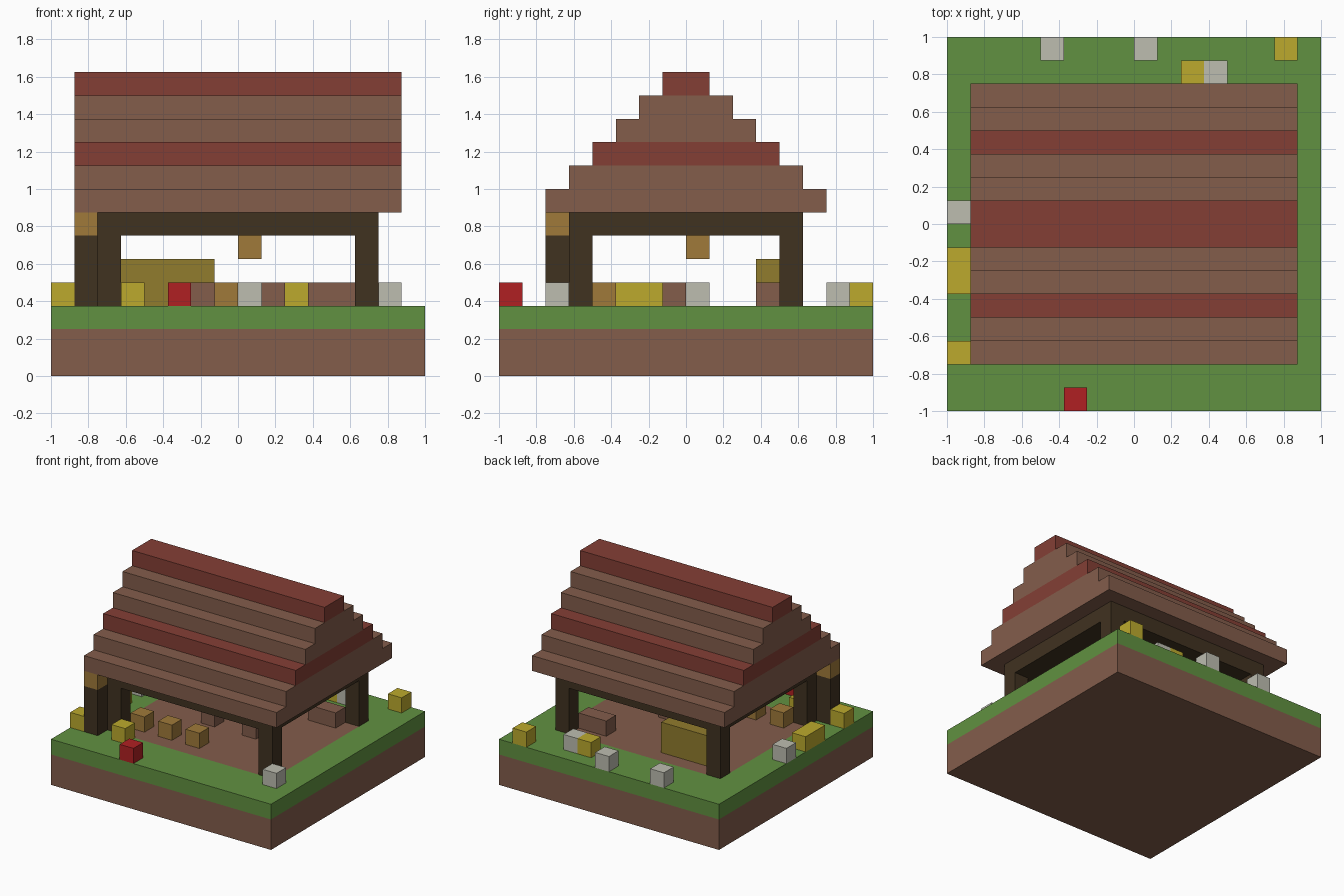
import bpy
import bmesh

U = 0.125  # one block

old = bpy.data.objects.get("Cube")
if old:
    bpy.data.objects.remove(old, do_unlink=True)


def material(name, hex_code):
    def linear(c):
        return c / 12.92 if c <= 0.04045 else ((c + 0.055) / 1.055) ** 2.4
    rgb = [linear(int(hex_code[i:i + 2], 16) / 255) for i in (0, 2, 4)]
    m = bpy.data.materials.new(name)
    m.use_nodes = True
    m.diffuse_color = (*rgb, 1)
    bsdf = m.node_tree.nodes["Principled BSDF"]
    bsdf.inputs["Base Color"].default_value = (*rgb, 1)
    bsdf.inputs["Roughness"].default_value = 0.9
    return m


EARTH = material("earth brown", "835d4b")
GRASS = material("grass green", "619141")
TILE = material("roof red", "843f35")
TIMBER = material("dark timber", "403220")
OCHRE = material("ochre wood", "a07a3a")
STRAW = material("straw", "917c2d")
YELLOW = material("flower yellow", "bcaa2d")
WHITE = material("flower white", "bdbdb0")
RED = material("flower red", "b02022")


def boxes(name, mat, *spans):
    """One object from boxes given as block spans (x0, x1, y0, y1, z0, z1)."""
    bm = bmesh.new()
    for x0, x1, y0, y1, z0, z1 in spans:
        for v in bmesh.ops.create_cube(bm, size=1)["verts"]:
            v.co = (U * (x1 if v.co.x > 0 else x0),
                    U * (y1 if v.co.y > 0 else y0),
                    U * (z1 if v.co.z > 0 else z0))
    mesh = bpy.data.meshes.new(name)
    bm.to_mesh(mesh)
    bm.free()
    mesh.materials.append(mat)
    ob = bpy.data.objects.new(name, mesh)
    bpy.context.collection.objects.link(ob)
    return ob


def blocks(name, mat, *cells):
    """Single blocks standing on the ground at (x, y) cells."""
    for i, (x, y) in enumerate(cells, 1):
        boxes(f"{name}_{i}", mat, (x, x + 1, y, y + 1, 3, 4))


# Ground: earth slab, grass border and bare floor
boxes("earth_base", EARTH, (-8, 8, -8, 8, 0, 2))
boxes("grass_border", GRASS,
      (-8, 8, -8, -5, 2, 3), (-8, 8, 5, 8, 2, 3),
      (-8, -6, -5, 5, 2, 3), (6, 8, -5, 5, 2, 3))
boxes("shelter_floor", EARTH, (-6, 6, -5, 5, 2, 3))

# Shelter frame: corner posts and ceiling
for x, side in ((-6, "right"), (5, "left")):
    for y, end in ((-5, "front"), (4, "back")):
        boxes(f"{end}_{side}_post", TIMBER, (x, x + 1, y, y + 1, 3, 6))
boxes("ceiling", TIMBER, (-6, 6, -5, 5, 6, 7))

# Stepped roof with two red courses
for k in range(6):
    half = 6 - k
    boxes(f"roof_course_{k + 1}", TILE if k in (2, 5) else EARTH,
          (-7, 7, -half, half, 7 + k, 8 + k))

# Lamps
boxes("lamp_post", TIMBER, (-7, -6, -6, -5, 3, 6))
boxes("lamp_head", OCHRE, (-7, -6, -6, -5, 6, 7))
boxes("hanging_lamp", OCHRE, (0, 1, 0, 1, 5, 6))

# Furniture under the roof
boxes("straw_stack", STRAW, (-5, -1, 3, 4, 3, 5))
boxes("bench", EARTH, (3, 5, 3, 4, 3, 4))
blocks("stool", EARTH, (-2, -1), (1, -1))
blocks("crate", OCHRE, (-5, -4), (-3, -4), (-1, -4))

# Flowers
blocks("yellow_flower", YELLOW, (6, 7), (2, 6), (-8, -2), (-8, -3), (-8, -6), (-5, -6))
blocks("white_flower", WHITE, (-4, 7), (0, 7), (3, 6), (-8, 0), (6, -6))
blocks("red_flower", RED, (-3, -8))
